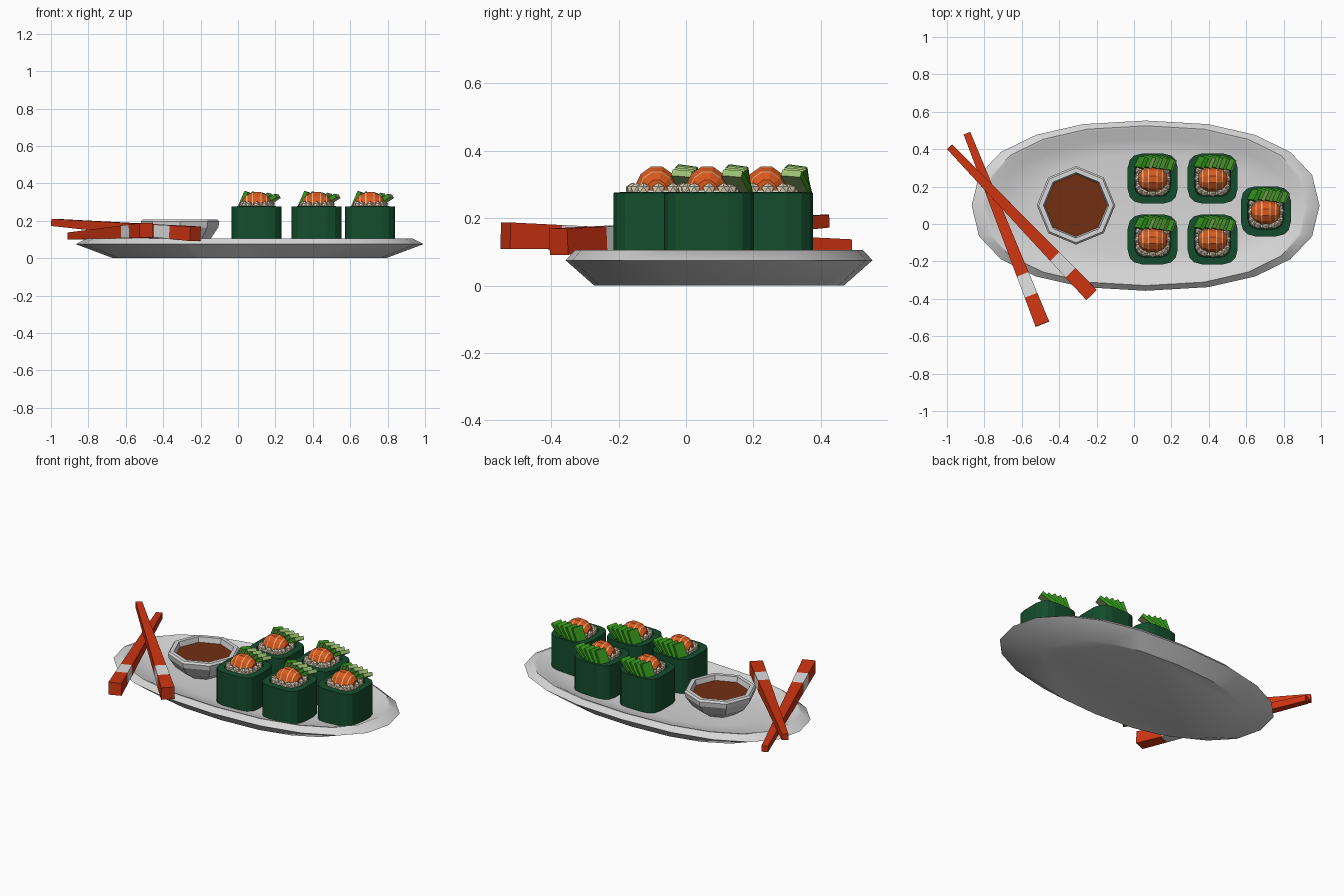
import bpy, bmesh, math
from mathutils import Vector, Matrix, Euler

if "Cube" in bpy.data.objects:
    bpy.data.objects.remove(bpy.data.objects["Cube"])

def mat(name, rgb):
    m = bpy.data.materials.new(name)
    m.diffuse_color = (*rgb, 1)
    m.use_nodes = True
    m.node_tree.nodes["Principled BSDF"].inputs["Base Color"].default_value = m.diffuse_color
    return m

CERAMIC = mat("grey ceramic", (0.68, 0.68, 0.68))
SAUCE = mat("brown sauce", (0.17, 0.028, 0.006))
NORI = mat("dark green wrap", (0.007, 0.075, 0.026))
RICE = mat("cream rice", (0.72, 0.62, 0.47))
ORANGE = mat("orange fish", (0.70, 0.10, 0.012))
STRIPE = mat("pale fish stripe", (0.80, 0.42, 0.22))
GREEN = mat("bright green skin", (0.035, 0.30, 0.01))
PALE = mat("pale green flesh", (0.33, 0.52, 0.17))
RED = mat("red lacquer", (0.62, 0.035, 0.006))
WHITE = mat("white band", (0.75, 0.75, 0.75))

def finish(name, bm, mats, smooth=None):
    bmesh.ops.recalc_face_normals(bm, faces=bm.faces)
    me = bpy.data.meshes.new(name)
    bm.to_mesh(me)
    bm.free()
    ob = bpy.data.objects.new(name, me)
    bpy.context.collection.objects.link(ob)
    for m in mats:
        me.materials.append(m)
    if smooth:
        bpy.ops.object.select_all(action='DESELECT')
        ob.select_set(True)
        bpy.context.view_layer.objects.active = ob
        bpy.ops.object.shade_smooth_by_angle(angle=math.radians(smooth))
    return ob

def spow(v, p):
    return math.copysign(abs(v) ** p, v)

def rings(bm, levels, sides, power=2.0, centre=(0, 0), start=0.0):
    """Stack of superellipse rings (rx, ry, z), capped at both ends."""
    loops = []
    for rx, ry, z in levels:
        loop = []
        for i in range(sides):
            a = start + 2 * math.pi * i / sides
            loop.append(bm.verts.new((centre[0] + rx * spow(math.cos(a), 2 / power),
                                      centre[1] + ry * spow(math.sin(a), 2 / power), z)))
        loops.append(loop)
    for p, q in zip(loops, loops[1:]):
        for i in range(sides):
            j = (i + 1) % sides
            bm.faces.new((p[i], p[j], q[j], q[i]))
    bm.faces.new(loops[0][::-1])
    bm.faces.new(loops[-1])

# Oval plate with raised rim
bm = bmesh.new()
rings(bm, [(0.73, 0.37, 0.0), (0.93, 0.455, 0.075), (0.87, 0.427, 0.105),
           (0.855, 0.415, 0.103), (0.78, 0.355, 0.07), (0.60, 0.27, 0.06)],
      20, 2.3, (0.062, 0.098))
finish("plate", bm, [CERAMIC], 35)

# Octagonal sauce bowl and its sauce
BOWL = (-0.31, 0.10)
bm = bmesh.new()
rings(bm, [(r, r, z) for r, z in ((0.10, 0.06), (0.165, 0.105), (0.205, 0.165), (0.21, 0.195),
                                  (0.20, 0.206), (0.175, 0.206), (0.165, 0.165))], 8, 2, BOWL)
finish("sauce_bowl", bm, [CERAMIC])
bm = bmesh.new()
rings(bm, [(0.164, 0.164, 0.160), (0.167, 0.167, 0.174)], 8, 2, BOWL)
finish("sauce", bm, [SAUCE])

def make_roll(tag, cx, cy):
    at = (cx, cy)
    # Seaweed wrap: rounded square with a shallow recess
    bm = bmesh.new()
    rings(bm, [(0.135, 0.135, 0.06), (0.135, 0.135, 0.275), (0.098, 0.098, 0.278),
               (0.095, 0.095, 0.268)], 16, 3.8, at, math.pi / 16)
    finish("seaweed_wrap_" + tag, bm, [NORI])

    # Rice: flat bed with a ring of grains
    bm = bmesh.new()
    rings(bm, [(0.094, 0.094, 0.265), (0.088, 0.088, 0.283)], 12, 3.8, at)
    for i in range(16):
        a = 2 * math.pi * i / 16
        pos = (cx + 0.078 * spow(math.cos(a), 0.6), cy + 0.078 * spow(math.sin(a), 0.6), 0.284)
        bmesh.ops.create_icosphere(bm, subdivisions=1, radius=0.021,
                                   matrix=Matrix.Translation(pos))
    finish("rice_" + tag, bm, [RICE])

    # Fish dome: rounded along x, with thin pale stripes across it
    bm = bmesh.new()
    profile = [(-0.076, 0.5), (-0.056, 0.78), (-0.050, 0.82), (-0.025, 0.97), (-0.019, 0.99),
               (0.019, 0.99), (0.025, 0.97), (0.050, 0.82), (0.056, 0.78), (0.076, 0.5)]
    arcs = []
    for x, s in profile:
        arcs.append([bm.verts.new((cx + x, cy - 0.005 + 0.068 * s * math.cos(a),
                                   0.272 + 0.084 * s * math.sin(a)))
                     for a in [math.pi * (k + 0.5) / 6 for k in range(-1, 7)]])
    for k, (p, q) in enumerate(zip(arcs, arcs[1:])):
        for i in range(7):
            f = bm.faces.new((p[i], p[i + 1], q[i + 1], q[i]))
            f.material_index = k % 2 if k != 4 else 0
        bm.faces.new((p[7], p[0], q[0], q[7]))
    bm.faces.new(arcs[0])
    bm.faces.new(arcs[-1])
    finish("fish_" + tag, bm, [ORANGE, STRIPE])

    # Cucumber slices: a leaning fan at the back, skin behind and flesh in front
    bm = bmesh.new()
    for k in range(5):
        m = (Matrix.Translation((cx - 0.062 + 0.034 * k, cy + 0.092 - 0.004 * abs(k - 1.5), 0.308))
             @ Euler((math.radians(-8), math.radians(22 + 9 * k), math.radians(-28)), 'XYZ').to_matrix().to_4x4()
             @ Matrix.Diagonal((0.022, 0.062, 0.095, 1)))
        bmesh.ops.create_cube(bm, size=1, matrix=m)
    bm.normal_update()
    for f in bm.faces:
        f.material_index = 1 if f.normal.dot(Vector((0.75, -0.65, -0.1))) > 0.35 else 0
    finish("cucumber_" + tag, bm, [GREEN, PALE])

for n, (x, y) in enumerate([(0.10, 0.243), (0.42, 0.243), (0.10, -0.082),
                            (0.42, -0.082), (0.705, 0.068)]):
    make_roll(str(n + 1), x, y)

# Tapered square chopsticks with a white band near the thick end
def chopstick(name, tip, end):
    tip, end = Vector(tip), Vector(end)
    d = (end - tip).normalized()
    side = d.cross(Vector((0, 0, 1))).normalized()
    up = side.cross(d)
    bm = bmesh.new()
    loops = []
    for t in (0, 0.74, 0.85, 1):
        c, h = tip.lerp(end, t), 0.019 + 0.02 * t
        loops.append([bm.verts.new(c + side * h * sx + up * h * sz)
                      for sx, sz in ((-1, -1), (1, -1), (1, 1), (-1, 1))])
    for k, (p, q) in enumerate(zip(loops, loops[1:])):
        for i in range(4):
            j = (i + 1) % 4
            bm.faces.new((p[i], p[j], q[j], q[i])).material_index = int(k == 1)
    bm.faces.new(loops[0])
    bm.faces.new(loops[-1])
    finish(name, bm, [RED, WHITE])

chopstick("chopstick_upper", (-0.985, 0.412, 0.191), (-0.228, -0.378, 0.130))
chopstick("chopstick_lower", (-0.893, 0.485, 0.118), (-0.490, -0.535, 0.148))
